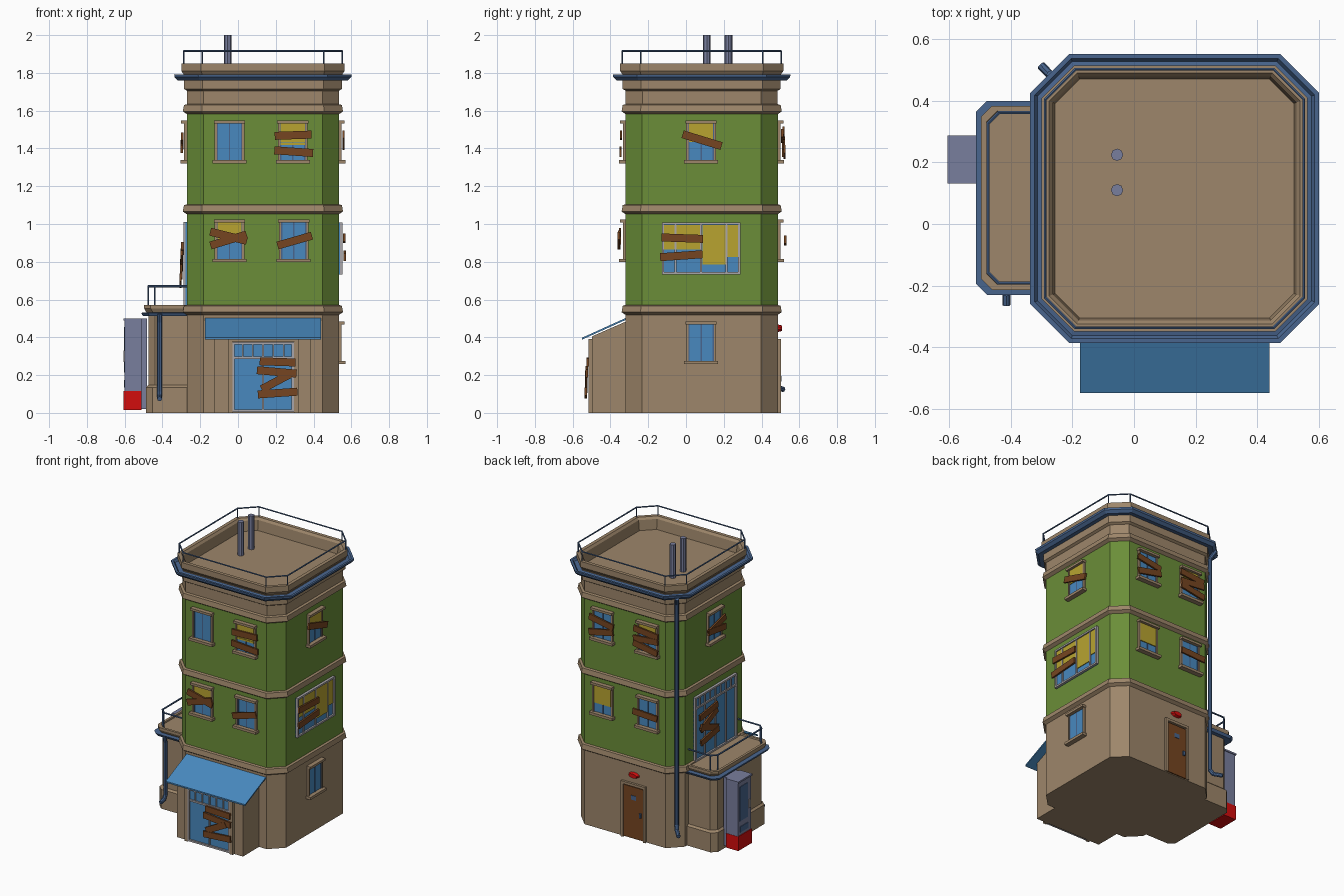
import bpy, bmesh, math
from mathutils import Matrix, Vector

if "Cube" in bpy.data.objects:
    bpy.data.objects.remove(bpy.data.objects["Cube"])

COLOURS = {
    "beige": (.34, .24, .145), "green": (.145, .27, .04), "glass_blue": (.065, .25, .52),
    "slate_blue": (.065, .13, .27), "yellow": (.48, .37, .03), "wood": (.18, .06, .015),
    "red": (.65, .004, .004), "grey_violet": (.19, .21, .34), "light_grey": (.40, .38, .40),
}
MATS = {}
for k, c in COLOURS.items():
    MATS[k] = bpy.data.materials.new(k)
    MATS[k].diffuse_color = (*c, 1)


def finish(name, mat, bm):
    bmesh.ops.recalc_face_normals(bm, faces=bm.faces)
    me = bpy.data.meshes.new(name)
    bm.to_mesh(me)
    bm.free()
    me.materials.append(MATS[mat])
    ob = bpy.data.objects.new(name, me)
    bpy.context.collection.objects.link(ob)
    return ob


def loft(name, mat, rings, closed=False):
    """Skin between equal rings; cap both ends, or join last to first."""
    bm = bmesh.new()
    vs = [[bm.verts.new(p) for p in r] for r in rings]
    n = len(vs[0])
    pairs = list(zip(vs, vs[1:])) + ([(vs[-1], vs[0])] if closed else [])
    for a, b in pairs:
        for i in range(n):
            j = (i + 1) % n
            bm.faces.new((a[i], a[j], b[j], b[i]))
    if not closed:
        bm.faces.new(vs[0])
        bm.faces.new(vs[-1])
    return finish(name, mat, bm)


CX, CY, H = .132, .083, .403


def octo(h, z):
    a = .315 + (h - H) * .414
    return [(CX + x, CY + y, z) for x, y in
            ((a, -h), (h, -a), (h, a), (a, h), (-a, h), (-h, a), (-h, -a), (-a, -h))]


def annex_ring(o, z):
    x, y0, y1, c = -.475 - o, -.192 - o, .362 + o, .035
    return [(-.26, y0, z), (x + c, y0, z), (x, y0 + c, z), (x, y1 - c, z), (x + c, y1, z), (-.26, y1, z)]


def tube(name, mat, pts, r, n=6):
    bm = bmesh.new()
    for a, b in zip(pts, pts[1:]):
        a, b = Vector(a), Vector(b)
        m = Matrix.Translation((a + b) / 2) @ (b - a).to_track_quat('Z', 'Y').to_matrix().to_4x4()
        bmesh.ops.create_cone(bm, cap_ends=True, segments=n, radius1=r, radius2=r,
                              depth=(b - a).length + r * .6, matrix=m)
    return finish(name, mat, bm)


# wall frames: u runs right as seen, third axis points outward
def wall(origin, right, out):
    r, o, z = Vector(right), Vector(out), Vector((0, 0, 1))
    m = Matrix((r, z, o)).transposed().to_4x4()
    return Matrix.Translation(origin) @ m


FRONT = wall((0, CY - H, 0), (1, 0, 0), (0, -1, 0))
RIGHT = wall((CX + H, 0, 0), (0, 1, 0), (1, 0, 0))
BACK = wall((0, CY + H, 0), (-1, 0, 0), (0, 1, 0))
LEFT = wall((CX - H, 0, 0), (0, -1, 0), (-1, 0, 0))
PORCH = wall((0, -.498, 0), (1, 0, 0), (0, -1, 0))
MACHINE = wall((-.51, 0, 0), (0, -1, 0), (-1, 0, 0))


def box(name, mat, side, u, z, w, h, d, off=0, rot=0):
    bm = bmesh.new()
    m = (side @ Matrix.Translation((u, z, off + d / 2)) @ Matrix.Rotation(math.radians(rot), 4, 'Z')
         @ Matrix.Diagonal((w, h, d, 1)))
    bmesh.ops.create_cube(bm, size=1, matrix=m)
    return finish(name, mat, bm)


def planks(side, items, off=.018):
    for u, z, length, rot in items:
        box("plank", "wood", side, u, z, length, .042, .012, off, rot)
        off += .003


def window(side, u, z, blind=0):
    """Small sash window centred on u, z."""
    box("window_glass", "glass_blue", side, u, z, .135, .2, .006)
    for k in (-1, 0, 1):
        box("window_bar", "slate_blue", side, u + k * .064, z, .007, .2, .009)
        if k:
            box("window_jamb", "beige", side, u + k * .073, z, .012, .2, .014)
    box("window_sill", "beige", side, u, z - .105, .18, .018, .034)
    box("window_lintel", "beige", side, u, z + .105, .165, .016, .03)
    if blind:
        box("window_blind", "yellow", side, u, z + .098 - blind / 2, .128, blind, .012)


def glazing(side, u, z, w, h, bars, t=.012, d=.018):
    """Large framed window with vertical bars at the given u values."""
    box("pane", "glass_blue", side, u, z, w, h, .006)
    for k in (-1, 1):
        box("frame_side", "light_grey", side, u + k * (w - t) / 2, z, t, h, d)
        box("frame_rail", "light_grey", side, u, z + k * (h - t) / 2, w, t, d)
    for b in bars:
        box("frame_bar", "light_grey", side, b, z, t * .8, h, d * .8)


# tower: storeys, bands, cornice with sunken roof
loft("ground_storey", "beige", [octo(H, 0), octo(H, .53)])
loft("green_storeys", "green", [octo(H, .53), octo(H, 1.6)])
for z in (.525, 1.058, 1.588):
    loft("band", "beige", [octo(H, z - .006), octo(.424, z + .008), octo(.418, z + .042), octo(H, z + .046)])
loft("cornice_and_roof", "beige",
     [octo(.402, 1.6), octo(.402, 1.705), octo(.418, 1.715), octo(.418, 1.79), octo(.432, 1.81),
      octo(.432, 1.85), octo(.408, 1.85), octo(.396, 1.835), octo(.388, 1.765)])
loft("roof_gutter", "slate_blue",
     [octo(.41, 1.765), octo(.45, 1.76), octo(.468, 1.778), octo(.47, 1.792), octo(.455, 1.792),
      octo(.445, 1.778), octo(.41, 1.785)], closed=True)

# roof railing and chimneys
rail = octo(.42, 1.915)
tube("roof_rail", "slate_blue", rail + rail[:1], .005)
for p in rail:
    tube("roof_rail_post", "slate_blue", [(p[0], p[1], 1.84), p], .004)
for y in (.11, .225):
    tube("chimney_pipe", "grey_violet", [(-.055, y, 1.76), (-.055, y, 1.994)], .02, 8)

# left annex with gutter and balcony railing
loft("annex", "beige", [annex_ring(.013, 0), annex_ring(.013, .135), annex_ring(0, .147), annex_ring(0, .525),
                        annex_ring(.012, .535), annex_ring(.022, .553), annex_ring(.022, .57),
                        annex_ring(.005, .57), annex_ring(.003, .56)])
loft("annex_gutter", "slate_blue", [annex_ring(-.01, .512), annex_ring(.028, .512),
                                    annex_ring(.038, .53), annex_ring(-.01, .532)])
rail = annex_ring(0, .67)
tube("balcony_rail", "slate_blue", rail, .006)
for p in rail[1:5]:
    tube("balcony_post", "slate_blue", [(p[0], p[1], .56), p], .005)

# drainpipes
tube("annex_drainpipe", "slate_blue", [(-.415, -.222, .52), (-.415, -.212, .48), (-.415, -.212, .11),
                                       (-.415, -.225, .085), (-.415, -.26, .075)], .013, 8)
tube("tower_drainpipe", "slate_blue", [(-.27, .485, 1.77), (-.247, .457, 1.72), (-.247, .457, .17),
                                       (-.26, .472, .14), (-.3, .513, .125)], .014, 8)

# front porch, awning and entrance
loft("porch", "beige", [[(x, -.498, 0), (x, -.498, .405), (x, -.31, .487), (x, -.31, 0)] for x in (-.125, .387)])
loft("awning", "glass_blue", [[(x, -.55, .388), (x, -.55, .398), (x, -.318, .503), (x, -.318, .493)]
                              for x in (-.175, .44)])
for u in (-.042, .308):
    box("entrance_pillar", "beige", PORCH, u, .19, .024, .38, .018)
box("entrance_lintel", "beige", PORCH, .133, .384, .374, .014, .018)
glazing(PORCH, .133, .19, .326, .37, [.133])
box("transom_rail", "light_grey", PORCH, .133, .292, .326, .012, .016)
for i in range(1, 6):
    box("transom_bar", "light_grey", PORCH, -.03 + i * .0543, .33, .008, .075, .014)
planks(PORCH, [(.21, .27, .19, -2), (.205, .217, .21, -5), (.2, .165, .17, 28), (.21, .105, .21, 4)])

# front windows
window(FRONT, -.045, 1.435)
window(FRONT, .29, 1.435, .1)
box("window_blind_strip", "yellow", FRONT, .29, 1.425, .128, .012, .012)
window(FRONT, -.045, .912, .09)
window(FRONT, .295, .912)
planks(FRONT, [(.292, 1.47, .195, 2), (.295, 1.383, .205, -4), (-.05, .935, .2, -14),
               (-.05, .915, .2, 17), (.3, .912, .19, 16)])

# right side windows
window(RIGHT, .08, 1.435, .1)
window(RIGHT, .08, .372)
glazing(RIGHT, .08, .871, .415, .275, [-.055, .08, .215])
box("large_window_blind", "yellow", RIGHT, -.02, .93, .2, .13, .011)
box("large_window_blind", "yellow", RIGHT, .15, .89, .125, .21, .011)
box("large_window_blind", "yellow", RIGHT, .247, .91, .055, .17, .011)
planks(RIGHT, [(.085, 1.444, .215, -17), (-.02, .925, .22, -2), (-.025, .832, .225, 4)])

# back windows, door and lamp
window(BACK, -.3, 1.435)
window(BACK, .05, 1.435, .06)
window(BACK, -.3, .912, .13)
window(BACK, .05, .912)
planks(BACK, [(-.3, 1.465, .19, -10), (-.3, 1.395, .19, 12), (.05, 1.485, .19, -6), (.05, 1.435, .19, 5),
              (.05, 1.38, .19, -10), (.05, .912, .19, -3)])
box("back_door", "wood", BACK, -.06, .185, .155, .36, .008)
for k in (-1, 1):
    box("door_jamb", "beige", BACK, -.06 + k * .086, .19, .018, .38, .016)
box("door_lintel", "beige", BACK, -.06, .381, .19, .018, .016)
box("door_plate", "slate_blue", BACK, -.06, .29, .04, .03, .011)
box("door_handle", "slate_blue", BACK, -.005, .18, .014, .03, .02)
bm = bmesh.new()
bmesh.ops.create_cone(bm, cap_ends=True, segments=10, radius1=1, radius2=.75, depth=1,
                      matrix=BACK @ Matrix.Translation((-.06, .448, .01)) @ Matrix.Diagonal((.042, .02, .022, 1)))
finish("door_lamp", "red", bm)

# left side window and balcony glazing
window(LEFT, -.08, 1.435)
planks(LEFT, [(-.08, 1.44, .2, 14), (-.08, 1.41, .19, -8)])
glazing(LEFT, -.075, .785, .46, .45, [-.19, -.075, .04])
box("balcony_transom", "light_grey", LEFT, -.075, .93, .46, .012, .016)
for i in range(1, 8):
    box("balcony_transom_bar", "light_grey", LEFT, -.305 + i * .0575, .97, .008, .08, .014)
planks(LEFT, [(-.17, .87, .2, 8), (-.17, .81, .2, 25), (-.17, .76, .2, -20), (-.17, .7, .2, 10)])

# vending cabinet beside the annex
box("cabinet_base", "red", MACHINE, -.21, .065, .15, .1, .095, 0)
box("cabinet_body", "grey_violet", MACHINE, -.21, .302, .146, .375, .09, 0)
box("cabinet_top", "grey_violet", MACHINE, -.21, .494, .156, .012, .097, 0)
box("cabinet_back", "grey_violet", MACHINE, -.21, .26, .13, .48, .03, -.028)
box("cabinet_panel", "slate_blue", MACHINE, -.222, .335, .09, .24, .094)
box("cabinet_slot", "slate_blue", MACHINE, -.215, .155, .09, .04, .094)
box("cabinet_keypad", "light_grey", MACHINE, -.155, .3, .02, .06, .095)

for m in bpy.data.materials:
    if m.users and not m.is_grease_pencil:
        m.use_nodes = True
        m.node_tree.nodes["Principled BSDF"].inputs["Base Color"].default_value = m.diffuse_color
